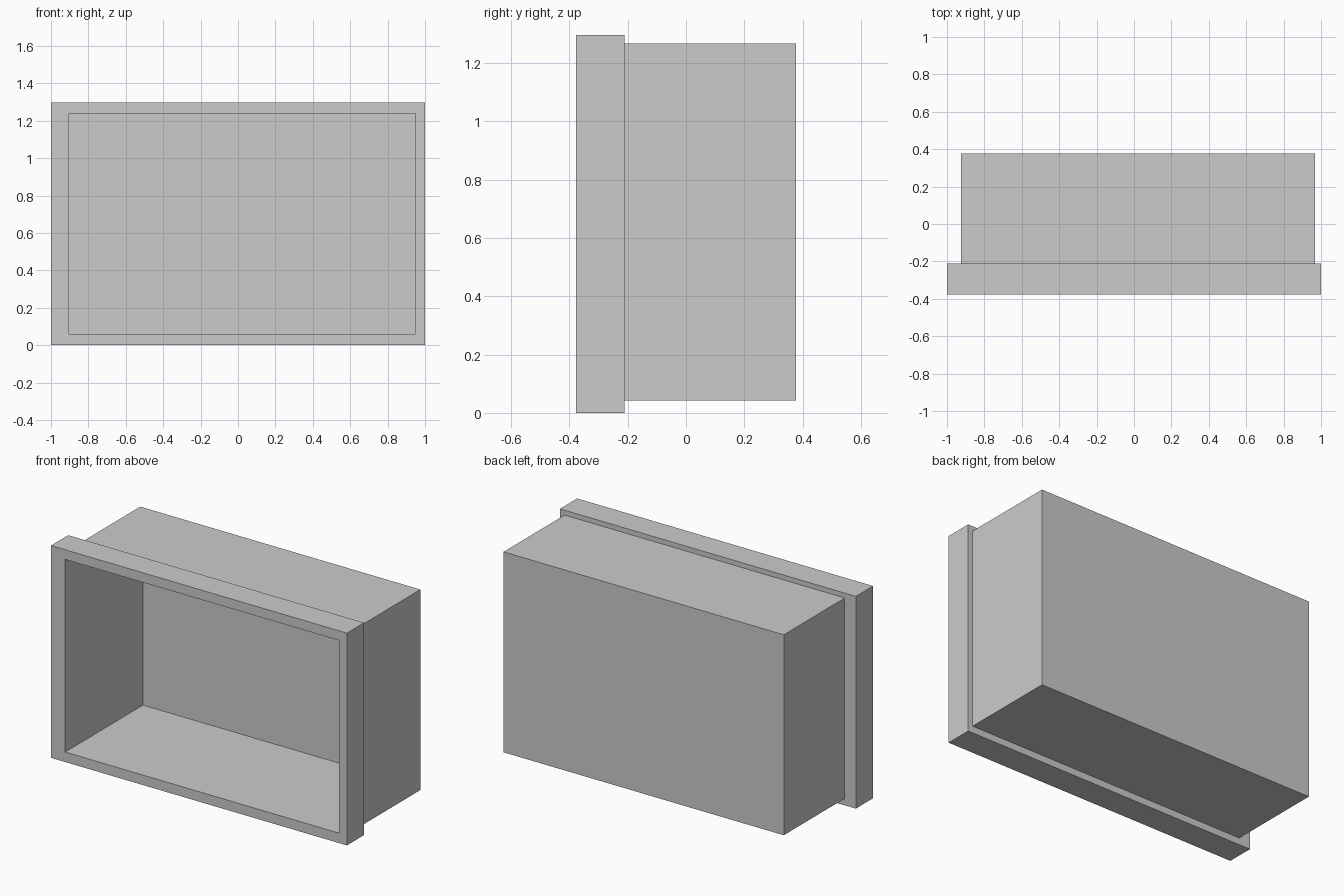
import bpy, bmesh

if "Cube" in bpy.data.objects:
    bpy.data.objects.remove(bpy.data.objects["Cube"])


def loft_rectangles(name, sections):
    """Join a chain of upright rectangles (x0, x1, z0, z1, y) and cap both ends."""
    bm = bmesh.new()
    rings = [[bm.verts.new((x, y, z)) for x, z in ((x0, z0), (x1, z0), (x1, z1), (x0, z1))]
             for (x0, x1, z0, z1), y in sections]
    for a, b in zip(rings, rings[1:]):
        for i in range(4):
            j = (i + 1) % 4
            bm.faces.new((a[i], a[j], b[j], b[i]))
    bm.faces.new(rings[0])
    bm.faces.new(rings[-1])
    bmesh.ops.recalc_face_normals(bm, faces=bm.faces)
    mesh = bpy.data.meshes.new(name)
    bm.to_mesh(mesh)
    bm.free()
    obj = bpy.data.objects.new(name, mesh)
    bpy.context.collection.objects.link(obj)
    return obj


# Outlines as x0, x1, z0, z1
opening = (-0.904, 0.948, 0.061, 1.238)
frame = (-1.0, 1.0, 0.0, 1.297)
body = (-0.925, 0.969, 0.042, 1.267)
front, step, back = -0.377, -0.211, 0.377

# Hollow case: inner back panel, cavity walls, front frame, frame step, outer body
loft_rectangles("open_case", [
    (opening, back - 0.003),
    (opening, front),
    (frame, front),
    (frame, step),
    (body, step),
    (body, back),
])
